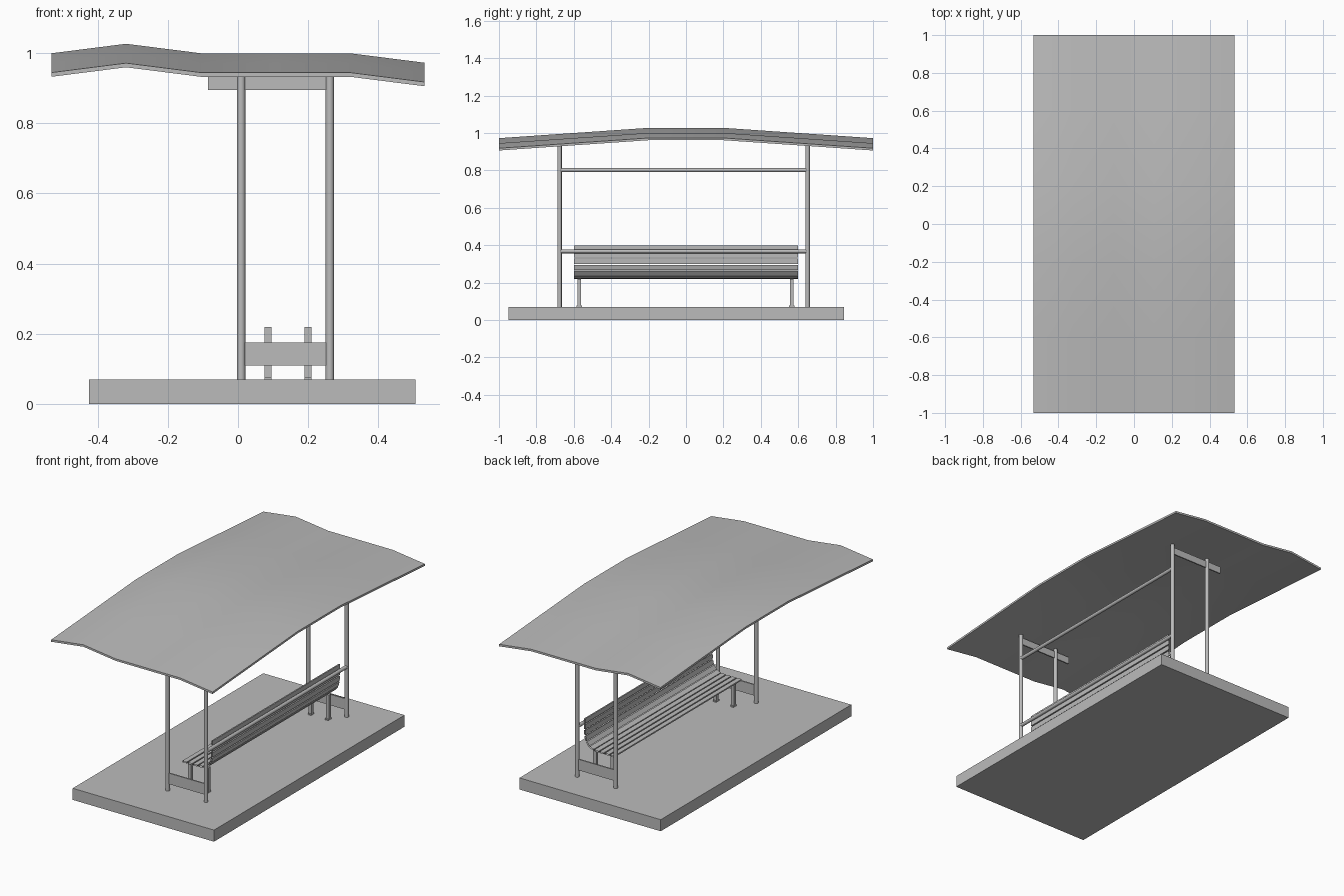
import bpy
import bmesh
from math import radians
from mathutils import Vector

if "Cube" in bpy.data.objects:
    bpy.data.objects.remove(bpy.data.objects["Cube"], do_unlink=True)

grey = bpy.data.materials.new("plain_grey")
grey.use_nodes = True
colour = (0.5, 0.5, 0.5, 1)
grey.diffuse_color = colour
grey.node_tree.nodes["Principled BSDF"].inputs["Base Color"].default_value = colour


def finish(name, bm, smooth=False):
    bmesh.ops.recalc_face_normals(bm, faces=bm.faces)
    mesh = bpy.data.meshes.new(name)
    bm.to_mesh(mesh)
    bm.free()
    mesh.materials.append(grey)
    obj = bpy.data.objects.new(name, mesh)
    bpy.context.collection.objects.link(obj)
    if smooth:
        bpy.ops.object.select_all(action='DESELECT')
        obj.select_set(True)
        bpy.context.view_layer.objects.active = obj
        bpy.ops.object.shade_smooth_by_angle(angle=radians(35))
    return obj


def box(name, low, high):
    low, high = Vector(low), Vector(high)
    bm = bmesh.new()
    bmesh.ops.create_cube(bm, size=1)
    bmesh.ops.scale(bm, vec=high - low, verts=bm.verts)
    bmesh.ops.translate(bm, vec=(low + high) / 2, verts=bm.verts)
    return finish(name, bm)


def tube(name, start, end, radius):
    start, end = Vector(start), Vector(end)
    axis = end - start
    bm = bmesh.new()
    bmesh.ops.create_cone(bm, cap_ends=True, segments=20, radius1=radius,
                          radius2=radius, depth=axis.length)
    bmesh.ops.rotate(bm, verts=bm.verts,
                     matrix=axis.to_track_quat('Z', 'Y').to_matrix())
    bmesh.ops.translate(bm, vec=(start + end) / 2, verts=bm.verts)
    return finish(name, bm, smooth=True)


# Ground slab
FLOOR = 0.069
box("base_slab", (-0.425, -0.95, 0), (0.507, 0.845, FLOOR))

# Wavy roof sheet: a coarse grid raised by two profiles, then thickened
wave = (1.0, 1.027, 1.0, 1.0, 1.0, 0.973)
arch = (-0.055, -0.0275, 0, 0, -0.0275, -0.055)
bm = bmesh.new()
grid = [[bm.verts.new((-0.532 + 0.2128 * i, -1 + 0.4 * j, wave[i] + arch[j]))
         for j in range(6)] for i in range(6)]
for i in range(5):
    for j in range(5):
        bm.faces.new((grid[i][j], grid[i + 1][j], grid[i + 1][j + 1], grid[i][j + 1]))
extruded = bmesh.ops.extrude_face_region(bm, geom=bm.faces[:], use_keep_orig=True)
bmesh.ops.translate(bm, vec=(0, 0, -0.012),
                    verts=[v for v in extruded["geom"] if isinstance(v, bmesh.types.BMVert)])
finish("roof_sheet", bm, smooth=True)

# End frames: two posts, a roof bracket and a low kick plate each
FRONT_X, BACK_X = 0.009, 0.262
ENDS = (("near", -0.676), ("far", 0.65))
for end, y in ENDS:
    for side, x in (("front", FRONT_X), ("back", BACK_X)):
        tube(f"{end}_{side}_post", (x, y, FLOOR), (x, y, 0.953), 0.0118)
    box(f"{end}_roof_bracket", (-0.086, y - 0.004, 0.895), (0.254, y + 0.004, 0.937))
    box(f"{end}_kick_plate", (FRONT_X, y - 0.004, 0.11), (BACK_X, y + 0.004, 0.175))

# Long rails between the back posts
for name, z in (("upper_rail", 0.801), ("lower_rail", 0.367)):
    tube(name, (BACK_X, ENDS[0][1], z), (BACK_X, ENDS[1][1], z), 0.0105)

# Bench legs with small foot plates
for end, y in (("near", -0.57), ("far", 0.565)):
    for side, x in (("front", 0.086), ("back", 0.2)):
        box(f"{end}_{side}_bench_leg", (x - 0.01, y - 0.009, FLOOR), (x + 0.01, y + 0.009, 0.219))
        box(f"{end}_{side}_bench_foot", (x - 0.01, y - 0.015, FLOOR), (x + 0.01, y + 0.015, 0.076))

# Bench slats follow one seat-to-back path; each is an open-ended sleeve
path = [Vector((x, 0, z)) for x, z in
        ((0.053, 0.219), (0.175, 0.219), (0.208, 0.226), (0.234, 0.246),
         (0.248, 0.276), (0.252, 0.31), (0.252, 0.398))]


def along(distance):
    for a, b in zip(path, path[1:]):
        length = (b - a).length
        if distance <= length:
            return a.lerp(b, distance / length)
        distance -= length
    return path[-1]


COUNT, GAP, THICK = 10, 0.007, 0.008
total = sum((b - a).length for a, b in zip(path, path[1:]))
width = (total - GAP * (COUNT - 1)) / COUNT
for n in range(COUNT):
    start = n * (width + GAP)
    a, b = along(start), along(start + width)
    run = (b - a).normalized()
    inward = Vector((-run.z, 0, run.x)) * THICK
    bm = bmesh.new()
    rings = [[bm.verts.new(p + Vector((0, y, 0))) for p in (a, b, b + inward, a + inward)]
             for y in (-0.6, 0.6)]
    for k in range(4):
        m = (k + 1) % 4
        bm.faces.new((rings[0][k], rings[0][m], rings[1][m], rings[1][k]))
    finish(f"bench_slat_{n + 1}", bm)
